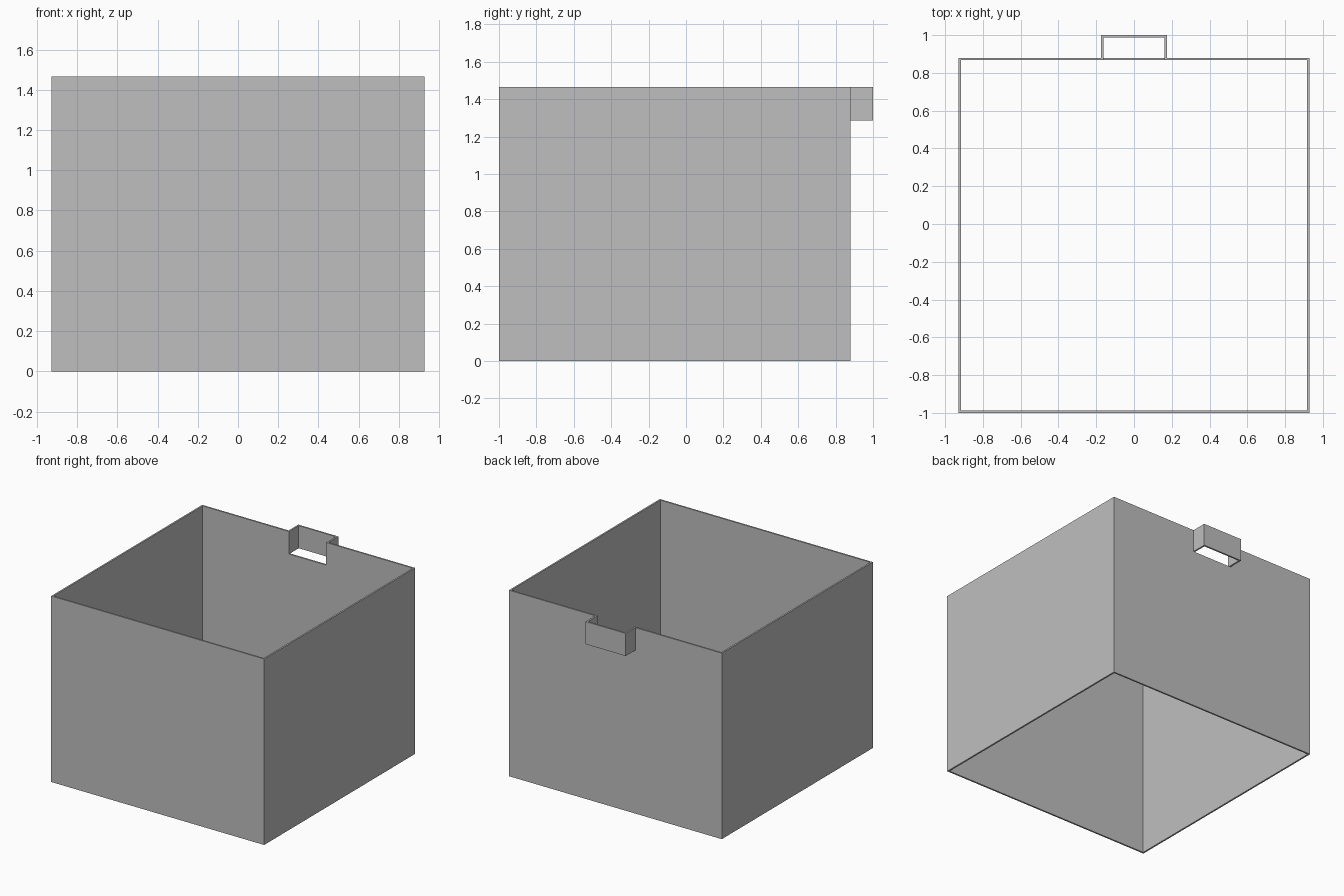
import bpy
import bmesh

cube = bpy.data.objects.get("Cube")
if cube:
    bpy.data.objects.remove(cube, do_unlink=True)

HALF_X, FRONT, BACK, HEIGHT = 0.928, -1.0, 0.88, 1.465
WALL = 0.013
CLIP_X, CLIP_BACK, CLIP_Z = 0.175, 1.0, 1.287

grey = bpy.data.materials.new("plain_grey")
grey.use_nodes = True
grey.diffuse_color = (0.52, 0.52, 0.52, 1)
grey.node_tree.nodes["Principled BSDF"].inputs["Base Color"].default_value = grey.diffuse_color


def rectangle(half_x, y0, y1):
    return [(-half_x, y0), (half_x, y0), (half_x, y1), (-half_x, y1)]


def add_object(name, bm):
    bmesh.ops.recalc_face_normals(bm, faces=bm.faces)
    mesh = bpy.data.meshes.new(name)
    bm.to_mesh(mesh)
    bm.free()
    mesh.materials.append(grey)
    obj = bpy.data.objects.new(name, mesh)
    bpy.context.collection.objects.link(obj)
    return obj


def prism(name, outline, z0, z1):
    """Extrude a flat outline upwards into a solid."""
    bm = bmesh.new()
    face = bm.faces.new([bm.verts.new((x, y, z0)) for x, y in outline])
    top = bmesh.ops.extrude_face_region(bm, geom=[face], use_keep_orig=True)["geom"]
    verts = [v for v in top if isinstance(v, bmesh.types.BMVert)]
    bmesh.ops.translate(bm, verts=verts, vec=(0, 0, z1 - z0))
    return add_object(name, bm)


def tube(name, outer, inner, z0, z1):
    """Thin wall between two outlines, open above and below."""
    bm = bmesh.new()
    rings = [[bm.verts.new((x, y, z)) for x, y in loop]
             for loop, z in ((outer, z0), (outer, z1), (inner, z1), (inner, z0))]
    for a, b in zip(rings, rings[1:] + rings[:1]):
        for i in range(len(a)):
            j = (i + 1) % len(a)
            bm.faces.new((a[i], a[j], b[j], b[i]))
    return add_object(name, bm)


# Four walls, open at the top and bottom
walls = tube("box_walls", rectangle(HALF_X, FRONT, BACK),
             rectangle(HALF_X - WALL, FRONT + WALL, BACK - WALL), 0, HEIGHT)

# Notch in the rim of the back wall
inner_x = CLIP_X - WALL
cutter = prism("notch_cutter", rectangle(inner_x, BACK - 0.1, BACK + 0.1), CLIP_Z, HEIGHT + 0.1)
cutter.hide_render = True
cut = walls.modifiers.new("notch", 'BOOLEAN')
cut.operation = 'DIFFERENCE'
cut.solver = 'EXACT'
cut.object = cutter
bpy.context.view_layer.objects.active = walls
bpy.ops.object.modifier_apply(modifier=cut.name)
bpy.data.objects.remove(cutter, do_unlink=True)

# U-shaped loop standing out behind the notch
prism("back_clip", [(-CLIP_X, BACK), (-CLIP_X, CLIP_BACK), (CLIP_X, CLIP_BACK), (CLIP_X, BACK),
                    (inner_x, BACK), (inner_x, CLIP_BACK - WALL),
                    (-inner_x, CLIP_BACK - WALL), (-inner_x, BACK)], CLIP_Z, HEIGHT)
